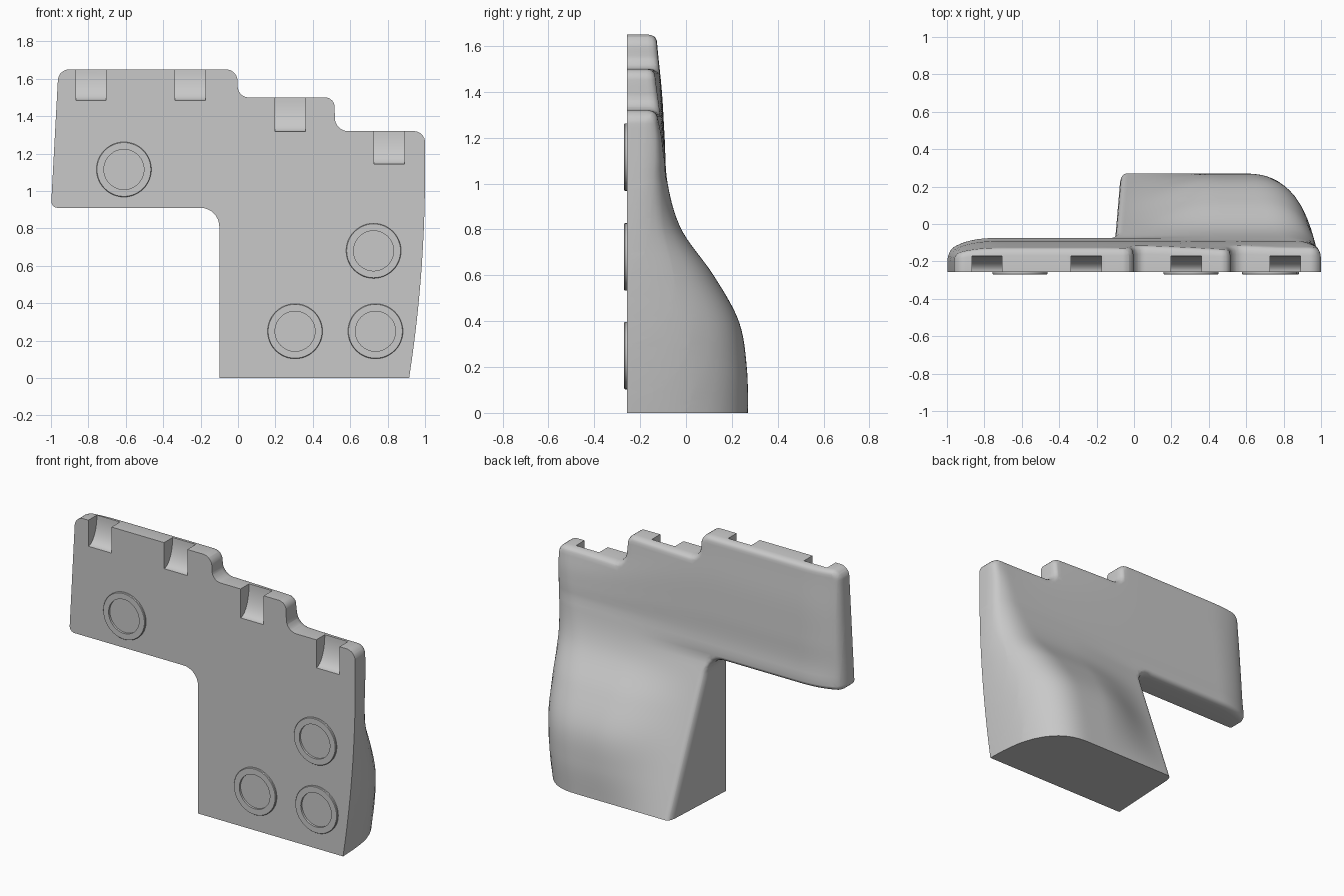
import bpy, bmesh, math
from mathutils import Vector
from mathutils.geometry import intersect_point_line

FRONT = -0.257
if "Cube" in bpy.data.objects:
    bpy.data.objects.remove(bpy.data.objects["Cube"], do_unlink=True)

# One grey material
grey = bpy.data.materials.new("plain_grey")
grey.use_nodes = True
colour = (0.58, 0.58, 0.58, 1)
grey.diffuse_color = colour
grey.node_tree.nodes["Principled BSDF"].inputs["Base Color"].default_value = colour


def add_object(name, bm):
    bmesh.ops.recalc_face_normals(bm, faces=bm.faces)
    mesh = bpy.data.meshes.new(name)
    bm.to_mesh(mesh)
    bm.free()
    mesh.materials.append(grey)
    obj = bpy.data.objects.new(name, mesh)
    bpy.context.collection.objects.link(obj)
    return obj


def activate(obj):
    bpy.ops.object.select_all(action='DESELECT')
    obj.select_set(True)
    bpy.context.view_layer.objects.active = obj


def smoothstep(a, b, v):
    t = min(1, max(0, (v - a) / (b - a)))
    return t * t * (3 - 2 * t)


def rounded(corners, steps=7):
    """Replace each (x, z, radius) corner with a tangent arc."""
    out = []
    for i, (x, z, r) in enumerate(corners):
        p = Vector((x, z))
        if r == 0:
            out.append(p)
            continue
        a = (Vector(corners[i - 1][:2]) - p).normalized()
        b = (Vector(corners[(i + 1) % len(corners)][:2]) - p).normalized()
        half = a.angle(b) / 2
        centre = p + (a + b).normalized() * r / math.sin(half)
        start = p + a * r / math.tan(half) - centre
        end = p + b * r / math.tan(half) - centre
        for k in range(steps + 1):
            out.append(centre + start.lerp(end, k / steps).normalized() * r)
    return out


def right_edge(z):
    return 1 - 0.085 * (max(0, 1.1 - z) / 1.1) ** 2


def left_edge(z):
    return -1 + 0.04 * (z - 0.91) / 0.74


# Depth of the back surface by height, one value per 0.2 units
DEPTH = [0.27, 0.265, 0.23, 0.12, -0.02, -0.08, -0.093, -0.105, -0.125, -0.14]


def depth(z):
    s = max(0, z / 0.2)
    i = int(s)
    t = s - i
    a, b, c, d = [DEPTH[min(len(DEPTH) - 1, max(0, i + k))] for k in (-1, 0, 1, 2)]
    return b + 0.5 * t * (c - a + t * (2*a - 5*b + 4*c - d + t * (3*(b - c) + d - a)))


def taper(y, edge, distance, width, power):
    """Rounded fall from y down to edge near a side."""
    t = min(1, max(0, 1 - distance / width))
    return edge + (y - edge) * (1 - t ** power) ** (1 / power)


def back_surface(x, z, rim):
    # The upper part thins out towards the stepped top
    top = 1.65 - 0.33 * smoothstep(-0.2, 0.9, x)
    bulge = depth(z if z < 1 else 1 + (z - 1) * 0.65 / (top - 1))
    # Straight slope along the inner wall, bulging out towards the other side
    slope = max(min(bulge, -0.075), 0.27 - 0.383 * z)
    y = slope + (bulge - slope) * smoothstep(-0.1, 0.45, x)
    k = smoothstep(0.4, 1.35, z)
    y = taper(y, FRONT + 0.11 * k, right_edge(z) - x, 0.34 - 0.26 * k, 2.5 - 0.5 * k)
    if x < -0.5:
        y = taper(y, -0.175, x - left_edge(z), 0.25, 2)
    t = max(0, 1 - rim / 0.03)
    drop = min(0.045, 0.3 * (y - FRONT))
    return max(FRONT + 0.004, y - drop * (1 - math.sqrt(1 - t * t)))


# Body outline: stepped top, arm to one side, curved right edge
corners = [(-0.96, 1.65, 0.06), (-1, 0.91, 0.034), (-0.1, 0.91, 0.1), (-0.1, -0.1, 0)]
corners += [(right_edge(k * 0.1), k * 0.1, 0) for k in range(-1, 12)]
corners += [(1, 1.32, 0.06), (0.52, 1.32, 0.07), (0.515, 1.5, 0.05),
            (0, 1.5, 0.06), (-0.005, 1.65, 0.06)]
outline = rounded(corners)

bm = bmesh.new()
face = bm.faces.new([bm.verts.new((p.x, 0, p.y)) for p in outline])
for step in (0.002, 0.004, 0.006, 0.008, 0.01):
    bmesh.ops.inset_region(bm, faces=[face], thickness=step,
                           use_even_offset=True, use_boundary=True)


def slice_at(co, normal, clear=False):
    bmesh.ops.bisect_plane(bm, geom=bm.verts[:] + bm.edges[:] + bm.faces[:], dist=1e-5,
                           plane_co=co, plane_no=normal, clear_inner=clear)


# Grid the sheet, then push it out to the back surface
slice_at((0, 0, 0), (0, 0, 1), True)
for k in range(1, 55):
    slice_at((0, 0, k * 0.0303), (0, 0, 1))
for k in range(-32, 33):
    slice_at((k * 0.0307 + 0.003, 0, 0), (1, 0, 0))
segments = list(zip(outline, outline[1:] + outline[:1]))


def rim_distance(p):
    best = 9
    for a, b in segments:
        q, t = intersect_point_line(p, a, b)
        t = min(1, max(0, t))
        best = min(best, (p - a.lerp(b, t)).length)
    return best


for v in bm.verts:
    v.co.y = back_surface(v.co.x, v.co.z, rim_distance(Vector((v.co.x, v.co.z))))

# Side walls and flat front
border = [e for e in bm.edges if e.is_boundary]
sheet = bm.verts[:]
walls = bmesh.ops.extrude_edge_only(bm, edges=border)["geom"]
for v in walls:
    if isinstance(v, bmesh.types.BMVert):
        v.co.y = FRONT
front_loop = [e for e in walls if isinstance(e, bmesh.types.BMEdge) and e.is_boundary]
bmesh.ops.holes_fill(bm, edges=front_loop, sides=0)
# Lean the inner wall slightly
for v in sheet:
    v.co.x += 0.085 * max(0, v.co.y + 0.075) * (1 - smoothstep(-0.1, 0.3, v.co.x))
body = add_object("body", bm)


# Curved notches along the stepped top
def cut_notch(x0, x1, bottom, top):
    profile = [(-0.4, bottom), (-0.4, top + 0.1), (FRONT + 0.085, top + 0.1)]
    for k in range(13):
        a = k / 12 * math.pi / 2
        profile.append((FRONT + 0.085 * math.cos(a), top - (top - bottom) * math.sin(a)))
    nb = bmesh.new()
    f = nb.faces.new([nb.verts.new((x0, y, z)) for y, z in profile])
    moved = bmesh.ops.extrude_face_region(nb, geom=[f])["geom"]
    for v in moved:
        if isinstance(v, bmesh.types.BMVert):
            v.co.x = x1
    bmesh.ops.holes_fill(nb, edges=[e for e in nb.edges if e.is_boundary], sides=0)
    cutter = add_object("notch_cutter", nb)
    cutter.hide_render = True
    mod = body.modifiers.new("notch", 'BOOLEAN')
    mod.operation = 'DIFFERENCE'
    mod.solver = 'EXACT'
    mod.object = cutter
    activate(body)
    bpy.ops.object.modifier_apply(modifier=mod.name)
    bpy.data.objects.remove(cutter, do_unlink=True)


for notch in [(-0.867, -0.705, 1.485, 1.65), (-0.337, -0.175, 1.485, 1.65),
              (0.198, 0.36, 1.317, 1.5), (0.728, 0.89, 1.143, 1.32)]:
    cut_notch(*notch)
activate(body)
bpy.ops.object.shade_smooth_by_angle(angle=math.radians(35))

# Raised rings on the front
for i, (x, z) in enumerate([(-0.61, 1.115), (0.725, 0.68), (0.305, 0.25), (0.735, 0.25)]):
    rb = bmesh.new()
    section = [(0.107, 0.01), (0.107, -0.013), (0.144, -0.013), (0.147, -0.009), (0.147, 0.01)]
    verts = [rb.verts.new((x + r, FRONT + y, z)) for r, y in section]
    loop = [rb.edges.new((a, b)) for a, b in zip(verts, verts[1:] + verts[:1])]
    bmesh.ops.spin(rb, geom=verts + loop, cent=(x, 0, z), axis=(0, 1, 0),
                   angle=math.tau, steps=48, use_merge=True)
    bmesh.ops.remove_doubles(rb, verts=rb.verts, dist=1e-5)
    ring = add_object(f"front_ring_{i + 1}", rb)
    activate(ring)
    bpy.ops.object.shade_smooth_by_angle(angle=math.radians(35))
